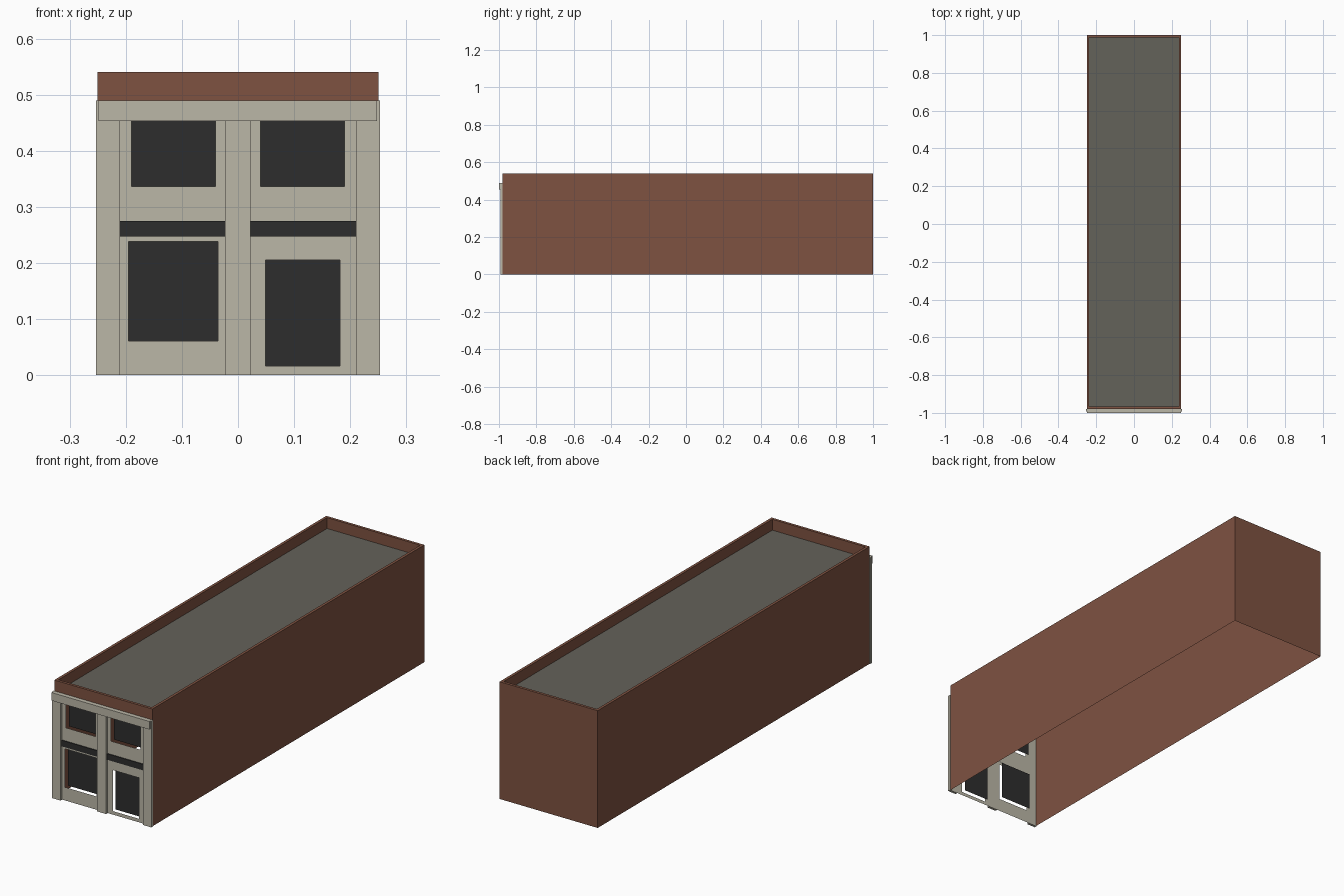
import bpy
import bmesh

cube = bpy.data.objects.get("Cube")
if cube:
    bpy.data.objects.remove(cube, do_unlink=True)


def material(name, colour):
    mat = bpy.data.materials.new(name)
    mat.use_nodes = True
    mat.diffuse_color = (*colour, 1)
    mat.node_tree.nodes["Principled BSDF"].inputs["Base Color"].default_value = (*colour, 1)
    return mat


BRICK = material("brown_brick", (0.21, 0.084, 0.053))
STONE = material("pale_stone", (0.50, 0.475, 0.39))
DARK = material("dark_glass", (0.027, 0.027, 0.027))
ROOF = material("grey_roof", (0.127, 0.122, 0.102))

W, FRONT, BACK = 0.25, -0.98, 1.0     # half width and wall planes
EAVES, TOP = 0.49, 0.54               # roof level and parapet top


def finish(name, bm, *mats):
    mesh = bpy.data.meshes.new(name)
    bm.to_mesh(mesh)
    bm.free()
    for mat in mats:
        mesh.materials.append(mat)
    obj = bpy.data.objects.new(name, mesh)
    bpy.context.collection.objects.link(obj)
    return obj


def box_mesh(x0, x1, y0, y1, z0, z1):
    bm = bmesh.new()
    bmesh.ops.create_cube(bm, size=1)
    for v in bm.verts:
        v.co.x = x1 if v.co.x > 0 else x0
        v.co.y = y1 if v.co.y > 0 else y0
        v.co.z = z1 if v.co.z > 0 else z0
    return bm


def box(name, mat, *bounds):
    return finish(name, box_mesh(*bounds), mat)


def rect(bm, x0, x1, z0, z1, y):
    return [bm.verts.new((x, y, z)) for x, z in ((x0, z0), (x1, z0), (x1, z1), (x0, z1))]


# Brick walls: an open shell with no floor, ceiling or front
bm = box_mesh(-W, W, FRONT, BACK, 0, EAVES)
bm.normal_update()
bmesh.ops.delete(bm, geom=[f for f in bm.faces if abs(f.normal.z) > 0.5 or f.normal.y < -0.5],
                 context='FACES')
finish("brick_walls", bm, BRICK)

# Parapet ring with the roof sunk inside it
bm = box_mesh(-W, W, FRONT, BACK, EAVES, TOP)
bm.normal_update()
bmesh.ops.delete(bm, geom=[f for f in bm.faces if f.normal.z < -0.5], context='FACES')
deck = max(bm.faces, key=lambda f: f.calc_center_median().z)
bmesh.ops.inset_region(bm, faces=[deck], thickness=0.018)
rim = list(deck.verts)
well = bmesh.ops.extrude_discrete_faces(bm, faces=[deck])["faces"][0]
for v in well.verts:
    v.co.z = EAVES
well.material_index = 1
finish("parapet_and_roof", bm, BRICK, ROOF)

# Facade sheet: each bay is a frame around one opening, with a pane set behind it
bays = {
    "upper_right_window": ((-W, 0, 0.26, EAVES), (-0.19, -0.04, 0.336, 0.456)),
    "upper_left_window": ((0, W, 0.26, EAVES), (0.04, 0.19, 0.336, 0.456)),
    "shop_window": ((-W, 0, 0, 0.26), (-0.195, -0.036, 0.061, 0.238)),
    "door": ((0, W, 0, 0.26), (0.049, 0.182, 0.016, 0.205)),
}
facade = bmesh.new()
for name, (outer, hole) in bays.items():
    a, b = rect(facade, *outer, FRONT), rect(facade, *hole, FRONT)
    for i in range(4):
        j = (i + 1) % 4
        facade.faces.new((a[i], a[j], b[j], b[i]))
    pane = bmesh.new()
    pane.faces.new(rect(pane, *hole, FRONT + 0.02))
    finish(name, pane, DARK)
finish("facade_panel", facade, STONE)

# Pilasters, sign strips and cornice
for name, x0, x1 in (("right_pilaster", -0.253, -0.21), ("middle_pilaster", -0.023, 0.022),
                     ("left_pilaster", 0.21, 0.253)):
    box(name, STONE, x0, x1, FRONT - 0.012, FRONT, 0, EAVES)
for name, x0, x1 in (("right_sign_strip", -0.21, -0.023), ("left_sign_strip", 0.022, 0.21)):
    box(name, DARK, x0, x1, FRONT - 0.004, FRONT, 0.247, 0.275)
box("cornice", STONE, -0.249, 0.248, -1, FRONT, 0.453, EAVES)
